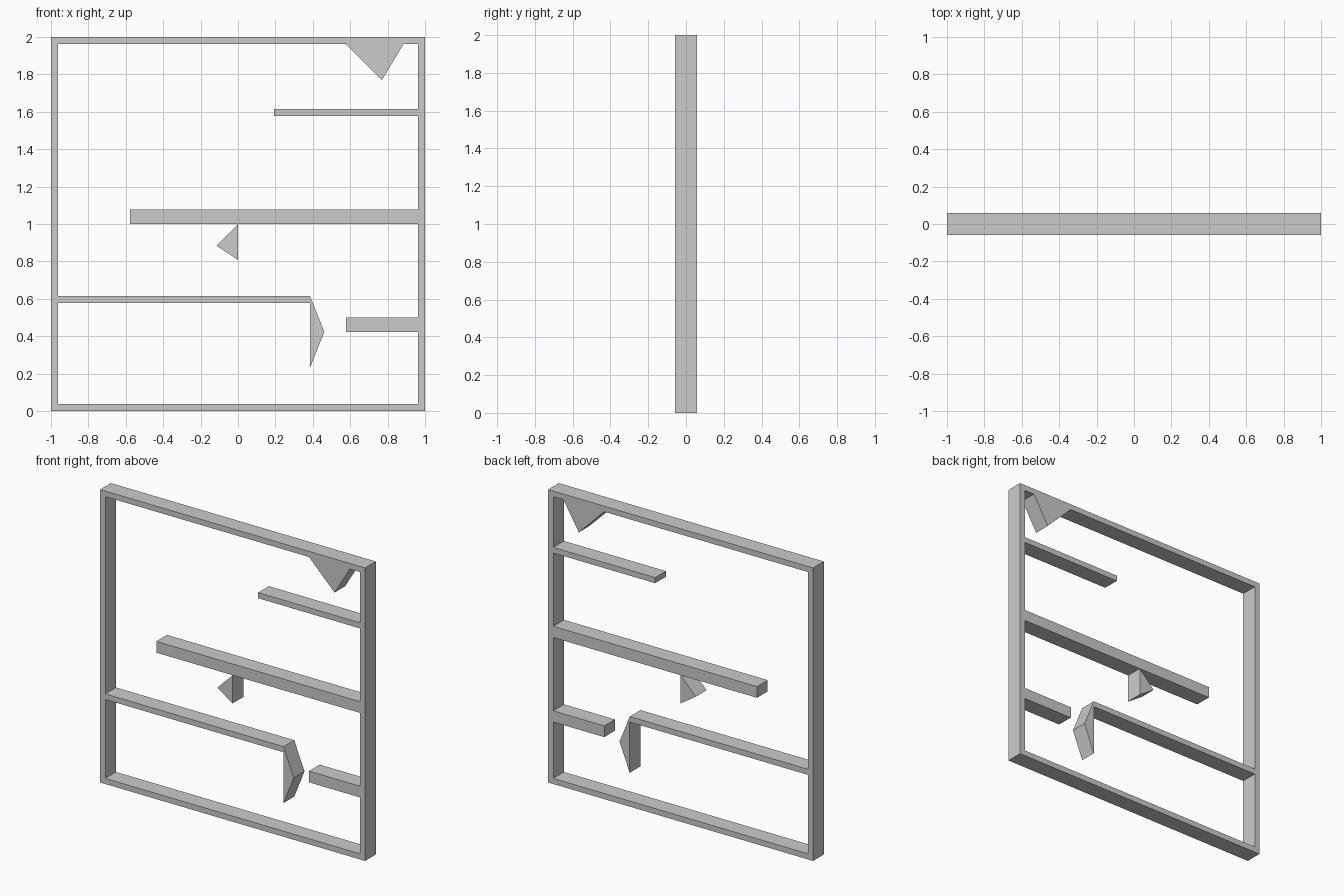
import bpy, bmesh

if "Cube" in bpy.data.objects:
    bpy.data.objects.remove(bpy.data.objects["Cube"])

U = 2 / 52          # layout unit: the frame is 52 units square
D = 1.5 * U         # half depth


def finish(name, bm):
    bmesh.ops.recalc_face_normals(bm, faces=bm.faces)
    mesh = bpy.data.meshes.new(name)
    bm.to_mesh(mesh)
    bm.free()
    obj = bpy.data.objects.new(name, mesh)
    bpy.context.collection.objects.link(obj)
    return obj


def loop(bm, pts, y):
    return [bm.verts.new((x * U, y, z * U)) for x, z in pts]


def prism(name, pts):
    """Extrude an x/z outline through the full depth."""
    bm = bmesh.new()
    front, back = loop(bm, pts, -D), loop(bm, pts, D)
    bm.faces.new(front)
    bm.faces.new(back[::-1])
    for i in range(len(pts)):
        j = (i + 1) % len(pts)
        bm.faces.new((front[i], back[i], back[j], front[j]))
    return finish(name, bm)


def rect(x0, x1, z0, z1):
    return [(x0, z0), (x1, z0), (x1, z1), (x0, z1)]


# Square outer frame, one closed ring
bm = bmesh.new()
outer, inner = rect(-26, 26, 0, 52), rect(-25, 25, 1, 51)
rings = [loop(bm, outer, -D), loop(bm, outer, D), loop(bm, inner, D), loop(bm, inner, -D)]
for k in range(4):
    a, b = rings[k], rings[(k + 1) % 4]
    for i in range(4):
        j = (i + 1) % 4
        bm.faces.new((a[i], b[i], b[j], a[j]))
finish("frame", bm)

# Ledges attached to the side walls
prism("upper_right_ledge", rect(5, 25, 41, 42))
prism("middle_ledge", rect(-15, 25, 26, 28))
prism("lower_left_ledge", rect(-25, 10, 15, 16))
prism("lower_right_ledge", rect(15, 25, 11, 13))

# Triangular wedges
prism("ceiling_wedge", [(15, 51), (20, 46), (23, 51)])
prism("hanging_wedge", [(0, 26), (-3, 23), (0, 21)])
prism("ledge_end_wedge", [(10, 16), (12, 11), (10, 6)])
